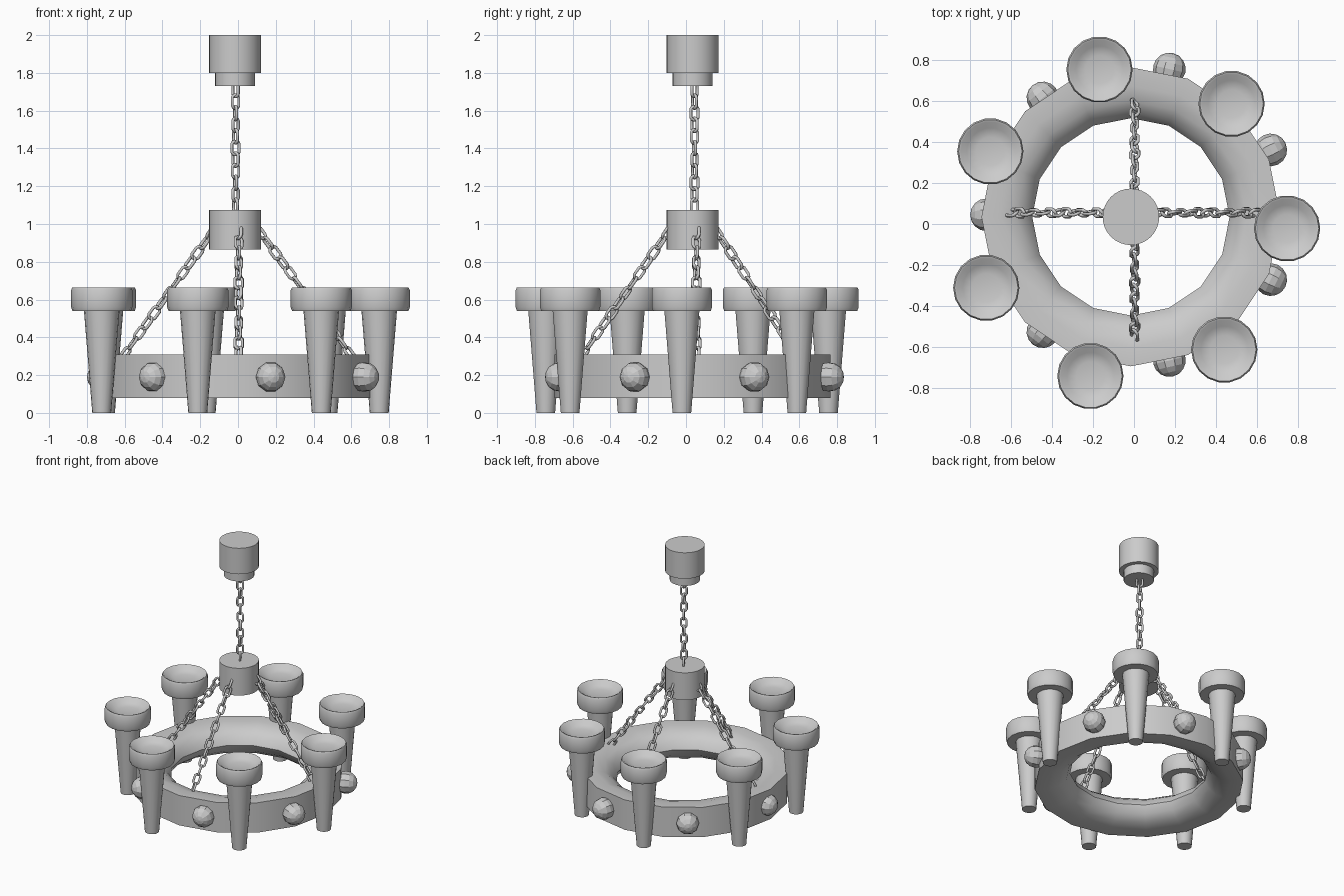
import bpy, bmesh
from math import sin, cos, pi, radians
from mathutils import Vector, Matrix

if "Cube" in bpy.data.objects:
    bpy.data.objects.remove(bpy.data.objects["Cube"])


def finish(bm, name, smooth=True, angle=35):
    bmesh.ops.recalc_face_normals(bm, faces=bm.faces)
    me = bpy.data.meshes.new(name)
    bm.to_mesh(me)
    bm.free()
    ob = bpy.data.objects.new(name, me)
    bpy.context.collection.objects.link(ob)
    if smooth:
        bpy.ops.object.select_all(action='DESELECT')
        ob.select_set(True)
        bpy.context.view_layer.objects.active = ob
        bpy.ops.object.shade_smooth_by_angle(angle=radians(angle))
    return ob


def lathe(name, profile, centre, segs, closed=False, phase=0.0):
    """Revolve (radius, z) points around a vertical axis; radius 0 ends are fans."""
    bm = bmesh.new()
    rings = []
    for r, z in profile:
        if r == 0:
            rings.append([bm.verts.new((centre[0], centre[1], z))] * segs)
        else:
            rings.append([bm.verts.new((centre[0] + r * cos(phase + 2 * pi * i / segs),
                                        centre[1] + r * sin(phase + 2 * pi * i / segs), z))
                          for i in range(segs)])
    pairs = list(zip(rings, rings[1:]))
    if closed:
        pairs.append((rings[-1], rings[0]))
    for a, b in pairs:
        for i in range(segs):
            j = (i + 1) % segs
            bm.faces.new(list(dict.fromkeys((a[i], a[j], b[j], b[i]))))
    return finish(bm, name)


def chain(name, start, end, pitch=0.064, half_len=0.036, half_w=0.021, wire=0.0085):
    """Interlocked oval links from start to end, each turned against the last."""
    start, end = Vector(start), Vector(end)
    axis = end - start
    n = max(2, round(axis.length / pitch))
    rot = axis.to_track_quat('Z', 'Y').to_matrix().to_4x4()
    straight = half_len - half_w
    bm = bmesh.new()
    for k in range(n):
        m = (Matrix.Translation(start + axis * ((k + 0.5) / n)) @ rot
             @ Matrix.Rotation(radians(45 + 90 * k + 15 * (k % 3)), 4, 'Z'))
        rings = []
        for i in range(12):
            a = 2 * pi * (i + 0.5) / 12
            out = Vector((cos(a), 0, sin(a)))
            c = out * half_w + Vector((0, 0, straight if out.z > 0 else -straight))
            rings.append([bm.verts.new(m @ (c + out * wire * cos(b) + Vector((0, wire * sin(b), 0))))
                          for b in (2 * pi * j / 6 for j in range(6))])
        for i in range(12):
            p, q = rings[i], rings[(i + 1) % 12]
            for j in range(6):
                bm.faces.new((p[j], p[(j + 1) % 6], q[(j + 1) % 6], q[j]))
    return finish(bm, name, angle=70)


AXIS = (-0.015, 0.035)

# Ceiling mount and hub
lathe("ceiling_mount", [(0, 1.73), (0.106, 1.73), (0.106, 1.8), (0.138, 1.8), (0.138, 2.0), (0, 2.0)], AXIS, 32)
lathe("hub", [(0, 0.865), (0.138, 0.865), (0.138, 1.075), (0, 1.075)], AXIS, 32)

# Ring: flat outer wall, rounded inner side
lathe("ring", [(0.73, 0.08), (0.73, 0.31), (0.64, 0.31), (0.565, 0.29), (0.51, 0.25), (0.482, 0.195),
               (0.51, 0.14), (0.565, 0.10), (0.64, 0.08)], AXIS, 16, closed=True)

# Chains: one to the ceiling, four to the ring
chain("ceiling_chain", (-0.013, 0.045, 1.74), (-0.013, 0.045, 1.065))
chain("chain_right", (0.10, 0.055, 0.98), (0.61, 0.055, 0.29))
chain("chain_left", (-0.12, 0.055, 0.98), (-0.615, 0.055, 0.29))
chain("chain_back", (0.003, 0.15, 0.98), (0.003, 0.60, 0.29))
chain("chain_front", (0.003, -0.08, 0.98), (0.003, -0.56, 0.29))

# Seven torches with shallow bowls, and seven round studs between them
torch = [(0, 0), (0.05, 0), (0.094, 0.54), (0.155, 0.54), (0.162, 0.56), (0.162, 0.65), (0.155, 0.665),
         (0.145, 0.662), (0.115, 0.635), (0.07, 0.625), (0, 0.622)]
for i in range(7):
    a = 2 * pi * i / 7 - radians(1.7)
    lathe(f"torch_{i + 1}", torch, (-0.02 + 0.768 * cos(a), 0.001 + 0.768 * sin(a)), 18)

    a = 2 * pi * (i + 0.5) / 7
    bm = bmesh.new()
    m = (Matrix.Translation((0.01 + 0.73 * cos(a), 0.045 + 0.73 * sin(a), 0.19))
         @ Matrix.Rotation(a, 4, 'Z') @ Matrix.Rotation(pi / 2, 4, 'Y'))
    bmesh.ops.create_uvsphere(bm, u_segments=10, v_segments=8, radius=0.08, matrix=m)
    finish(bm, f"stud_{i + 1}", smooth=False)
